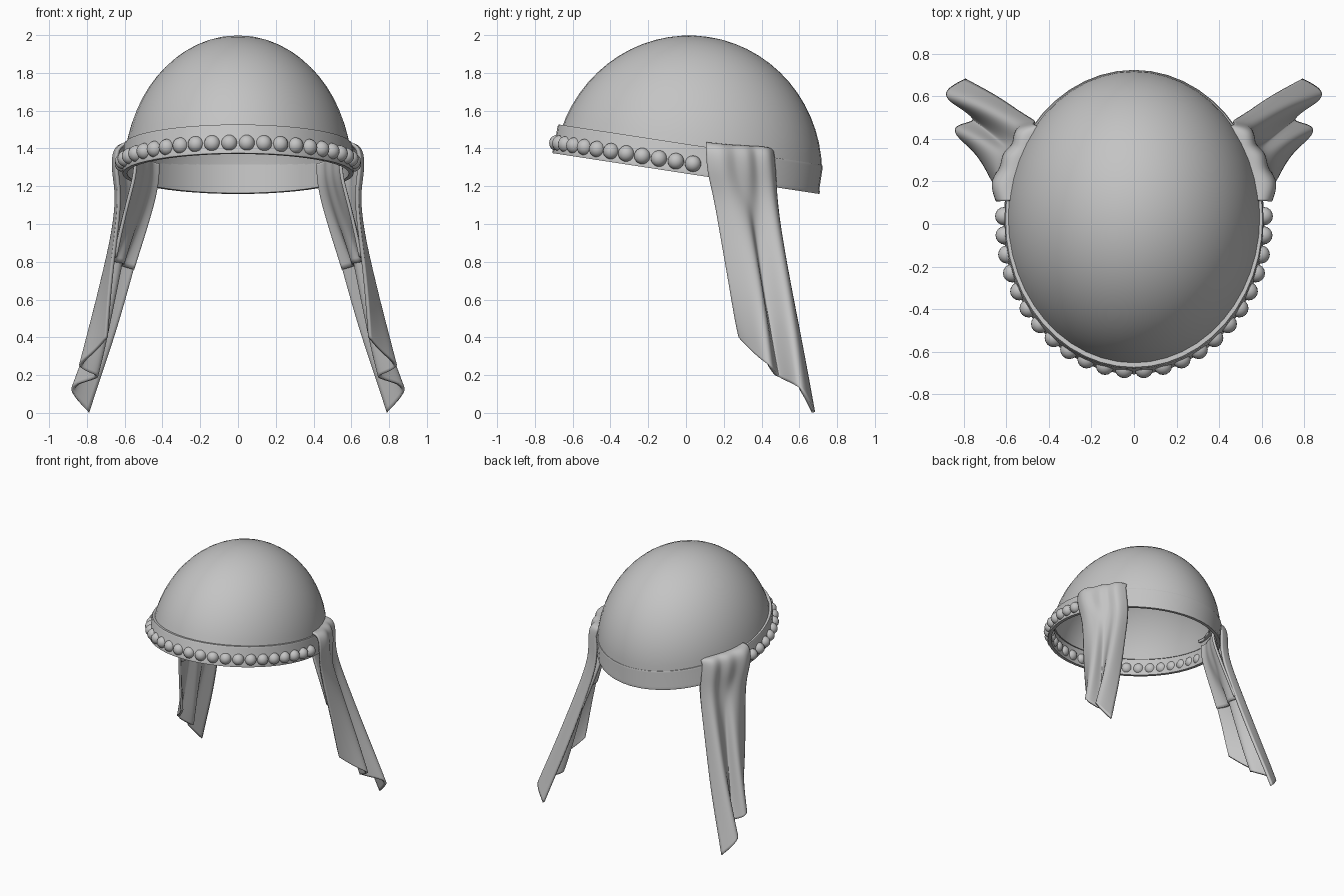
import bpy
import bmesh
from math import sin, cos, pi, radians, hypot
from mathutils import Matrix, Vector

if "Cube" in bpy.data.objects:
    bpy.data.objects.remove(bpy.data.objects["Cube"])

# One plain grey for every part
grey = bpy.data.materials.new("plain_grey")
grey.use_nodes = True
colour = (0.55, 0.55, 0.55, 1)
grey.diffuse_color = colour
grey.node_tree.nodes["Principled BSDF"].inputs["Base Color"].default_value = colour

# Frame of the cap: leaning back, origin at the middle of the lower rim
TILT = Matrix.Translation((0, 0, 1.267)) @ Matrix.Rotation(radians(-8.7), 4, 'X')


def finish(name, bm, sharp=40):
    bmesh.ops.recalc_face_normals(bm, faces=bm.faces)
    mesh = bpy.data.meshes.new(name)
    bm.to_mesh(mesh)
    bm.free()
    mesh.materials.append(grey)
    obj = bpy.data.objects.new(name, mesh)
    bpy.context.collection.objects.link(obj)
    bpy.ops.object.select_all(action='DESELECT')
    obj.select_set(True)
    bpy.context.view_layer.objects.active = obj
    bpy.ops.object.shade_smooth_by_angle(angle=radians(sharp))
    return obj


def lathe(name, profile, a, b, shift=0.0, segments=48):
    """Turn a closed (radius, height) profile about an elliptical axis."""
    bm = bmesh.new()
    rings = []
    for r, h in profile:
        ring = []
        for i in range(segments):
            t = 2 * pi * i / segments
            ring.append(bm.verts.new(TILT @ Vector((a * r * cos(t), b * r * sin(t) + shift, h))))
        rings.append(ring)
    for k, low in enumerate(rings):
        high = rings[(k + 1) % len(rings)]
        for i in range(segments):
            j = (i + 1) % segments
            bm.faces.new((low[i], low[j], high[j], high[i]))
    bmesh.ops.remove_doubles(bm, verts=bm.verts, dist=0.0005)
    return finish(name, bm)


# Dome: outer arc up to the crown, inner arc back down
STEPS = 14
arc = [pi / 2 * (0.11 + 0.89 * i / STEPS) for i in range(STEPS + 1)]
outer = [(cos(t), 0.733 * sin(t)) for t in arc]
inner = [(0.97 * cos(t), 0.712 * sin(t)) for t in reversed(arc)]
lathe("cap_dome", outer + inner, 0.605, 0.71, 0.01)

# Rim band with a small ledge along its upper edge
lathe("rim_band", [(0.96, 0), (1, 0), (1.003, 0.012), (0.995, 0.024), (0.995, 0.143),
                   (0.987, 0.155), (0.955, 0.155)], 0.612, 0.714)

# Beads spaced evenly round the front half of the band
bm = bmesh.new()
A, B = 0.61, 0.70
angle = -pi / 2 + 0.046 / A
for _ in range(12):
    for side in (-1, 1):
        place = TILT @ Vector((side * A * cos(angle), B * sin(angle), 0.057))
        bmesh.ops.create_uvsphere(bm, u_segments=16, v_segments=10, radius=0.043,
                                  matrix=Matrix.Translation(place))
    angle += 0.0915 / hypot(A * sin(angle), B * cos(angle))
finish("rim_beads", bm)

# Fold sections: (position along width, outward push) at the hem and at the knot
HEM = [(0, 0), (0.25, 0.05), (0.53, 0.13), (0.46, -0.03), (0.70, 0.04), (0.92, 0.13), (1, 0)]
KNOT = [(0, 0.01), (0.17, 0.085), (0.36, 0.05), (0.54, 0.09), (0.68, 0.04), (0.86, 0.09), (1, 0)]
DROP = [0, 0.23, 0.41, 0.51, 0.59, 0.67, 1]


def drape(name, rows, thickness):
    """Rows hold the front edge, the back edge, knot share and fold strength."""
    bm = bmesh.new()
    grid = []
    for front, back, share, strength in rows:
        front, back = Vector(front), Vector(back)
        along = back - front
        out = Vector((along.y, -along.x, 0)).normalized()
        line = []
        for hem, knot, drop in zip(HEM, KNOT, DROP):
            s = hem[0] + (knot[0] - hem[0]) * share
            push = hem[1] + (knot[1] - hem[1]) * share
            p = front + along * s + out * push * strength
            p.z = front.z + along.z * drop
            line.append(bm.verts.new(p))
        grid.append(line)
    for low, high in zip(grid, grid[1:]):
        for i in range(len(low) - 1):
            bm.faces.new((low[i], low[i + 1], high[i + 1], high[i]))
    obj = finish(name, bm, 180)
    smooth = obj.modifiers.new("soft_folds", 'SUBSURF')
    smooth.levels = smooth.render_levels = 3
    smooth.boundary_smooth = 'PRESERVE_CORNERS'
    solid = obj.modifiers.new("thickness", 'SOLIDIFY')
    solid.thickness = thickness
    solid.offset = 0
    mirror = obj.modifiers.new("other_side", 'MIRROR')
    mirror.use_axis = (True, False, False)


# Hanging cloth at each side, from hem to the gathered top over the band
drape("side_drapes", [
    ((0.695, 0.285, 0.40), (0.79, 0.675, 0.003), 0, 1.05),
    ((0.69, 0.265, 0.48), (0.735, 0.645, 0.17), 0, 1),
    ((0.675, 0.23, 0.68), (0.635, 0.59, 0.46), 0.15, 0.95),
    ((0.645, 0.185, 0.92), (0.53, 0.515, 0.84), 0.35, 0.9),
    ((0.615, 0.145, 1.15), (0.46, 0.475, 1.11), 0.75, 0.85),
    ((0.635, 0.11, 1.28), (0.465, 0.47, 1.25), 1, 0.9),
    ((0.635, 0.105, 1.39), (0.475, 0.46, 1.36), 1, 0.85),
    ((0.60, 0.105, 1.43), (0.45, 0.455, 1.40), 1, 0.7),
    ((0.54, 0.11, 1.42), (0.40, 0.42, 1.38), 1, 0.4),
], 0.018)

# Backing of the cloth, rising from behind the folds up inside the band
drape("inner_tucks", [
    ((0.645, 0.205, 0.83), (0.55, 0.525, 0.76), 0.4, 0.7),
    ((0.605, 0.175, 1.02), (0.485, 0.485, 0.97), 0.7, 0.5),
    ((0.565, 0.155, 1.17), (0.44, 0.455, 1.13), 1, 0.4),
    ((0.54, 0.15, 1.27), (0.42, 0.43, 1.24), 1, 0.35),
    ((0.54, 0.15, 1.36), (0.42, 0.42, 1.32), 1, 0.35),
], 0.018)
